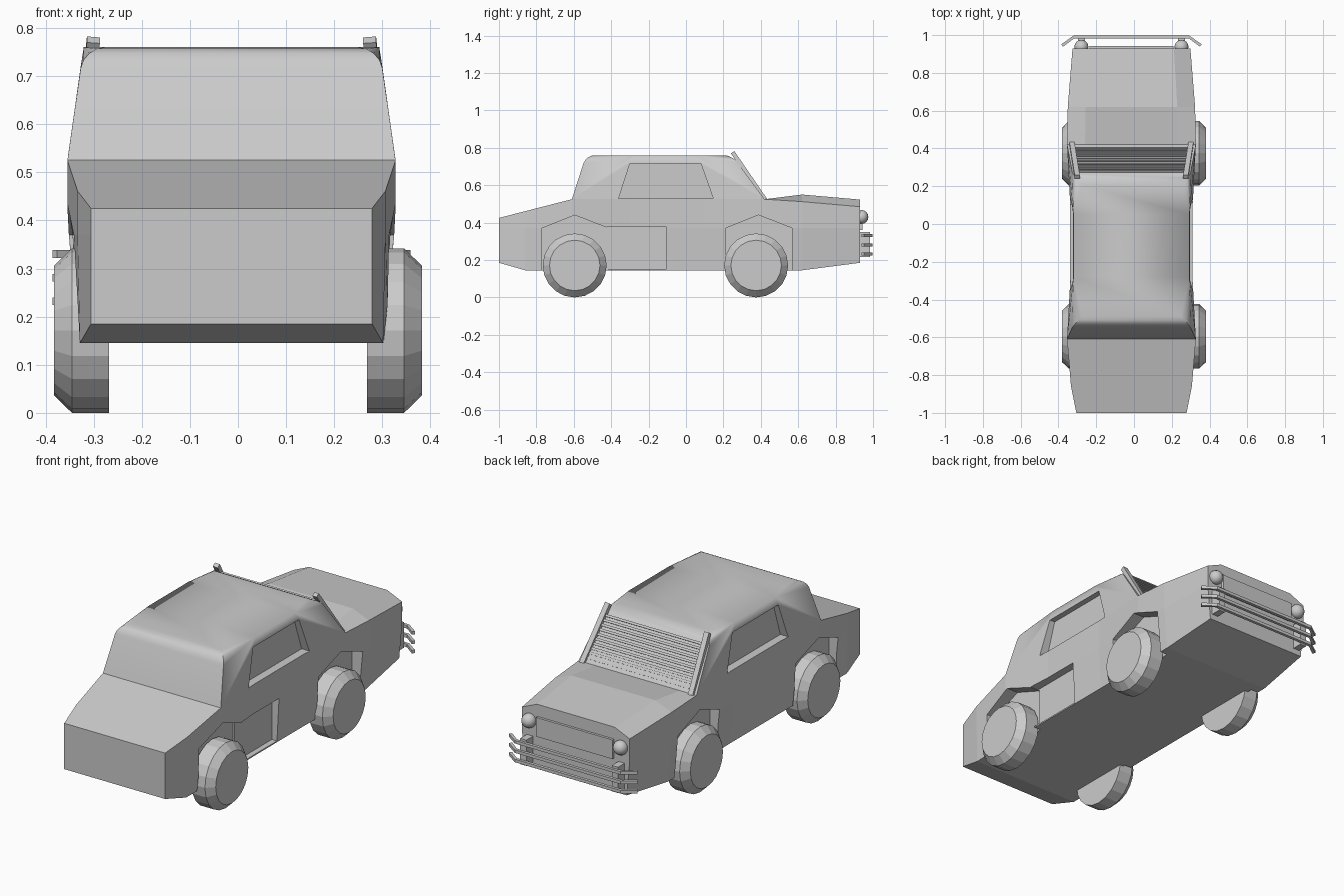
import bpy, bmesh, math
from mathutils import Vector

if "Cube" in bpy.data.objects:
    bpy.data.objects.remove(bpy.data.objects["Cube"])

CX = -0.0135  # body centre line sits slightly left of the wheels


def finish(bm, name):
    bmesh.ops.recalc_face_normals(bm, faces=bm.faces)
    me = bpy.data.meshes.new(name)
    bm.to_mesh(me)
    bm.free()
    ob = bpy.data.objects.new(name, me)
    bpy.context.collection.objects.link(ob)
    return ob


def loft(rings, closed_ends=True):
    bm = bmesh.new()
    rows = [[bm.verts.new(p) for p in r] for r in rings]
    n = len(rings[0])
    for a, b in zip(rows, rows[1:]):
        for i in range(n):
            bm.faces.new((a[i], a[(i + 1) % n], b[(i + 1) % n], b[i]))
    bm.faces.new(rows[0])
    bm.faces.new(rows[-1])
    return bm


def prism(name, pts, x0, x1):
    return finish(loft([[(x, y, z) for y, z in pts] for x in (x0, x1)]), name)


def cut(ob, cutter):
    m = ob.modifiers.new("cut", 'BOOLEAN')
    m.operation, m.solver, m.object = 'DIFFERENCE', 'EXACT', cutter
    bpy.context.view_layer.objects.active = ob
    bpy.ops.object.modifier_apply(modifier=m.name)
    bpy.data.objects.remove(cutter)


def bar(bm, path, w, h, side):
    """Rectangular bar swept along a path; side = width direction."""
    side = Vector(side).normalized()
    path = [Vector(p) for p in path]
    rows = []
    for i, p in enumerate(path):
        t = (path[min(i + 1, len(path) - 1)] - path[max(i - 1, 0)]).normalized()
        s = (side - t * side.dot(t)).normalized() * w / 2
        u = t.cross(s).normalized() * h / 2
        rows.append([bm.verts.new(p + q) for q in (s + u, s - u, -s - u, -s + u)])
    for a, b in zip(rows, rows[1:]):
        for i in range(4):
            bm.faces.new((a[i], a[(i + 1) % 4], b[(i + 1) % 4], b[i]))
    bm.faces.new(rows[0])
    bm.faces.new(rows[-1])


def box(name, x0, x1, y0, y1, z0, z1):
    return prism(name, [(y0, z0), (y1, z0), (y1, z1), (y0, z1)], x0, x1)


# Lower body: y, bottom z, edge z, centre z, bottom half width, top half width
stations = [(-1.0, .185, .425, .425, .292, .292),
            (-.86, .145, .461, .461, .315, .32),
            (-.61, .145, .525, .525, .317, .341),
            (-.30, .145, .525, .525, .312, .324),
            (.10, .145, .525, .525, .312, .324),
            (.42, .145, .525, .525, .317, .341),
            (.62, .145, .512, .55, .317, .337),
            (.93, .185, .485, .523, .295, .312)]
rings = []
for y, zb, ze, zt, wb, wt in stations:
    half = [(wb, zb), (wt, .37), (wt, ze), (wt * .72, zt)]
    rings.append([(CX + x, y, z) for x, z in half] +
                 [(CX - x, y, z) for x, z in reversed(half)])
body = finish(loft(rings), "lower_body")

# Wheel arches on both sides, door recess on the right side only
for name, c in (("rear", -.595), ("front", .388)):
    arch = [(c - .175, .1), (c - .175, .37), (c, .44), (c + .18, .37), (c + .18, .1)]
    for s in (-1, 1):
        cut(body, prism(name + "_arch", arch, CX + s * .275, CX + s * .5))
cut(body, box("door_recess", CX + .283, CX + .5, -.425, -.105, .152, .377))

# Cabin with rounded roof edges
cab = [(-.61, -.535, .341), (-.30, -.28, .324), (.10, .05, .324), (.42, .25, .341)]
bm = loft([[(CX - w, yb, .525), (CX + w, yb, .525),
            (CX + .307, yt, .76), (CX - .307, yt, .76)] for yb, yt, w in cab])
rim = []
for e in bm.edges:
    if all(v.co.z > .7 for v in e.verts):
        a, b = (v.co for v in e.verts)
        along_side = abs(a.x - b.x) < .01
        if along_side or abs(a.y + .535) < .01 or abs(a.y - .25) < .01:
            rim.append(e)
bmesh.ops.bevel(bm, geom=rim, offset=.045, segments=4, profile=.5, affect='EDGES')
cabin = finish(bm, "cabin")
window = [(-.36, .53), (.145, .53), (.08, .715), (-.30, .715)]
for s in (-1, 1):
    cut(cabin, prism("window", window, CX + s * .28, CX + s * .5))
bpy.ops.object.select_all(action='DESELECT')
cabin.select_set(True)
bpy.context.view_layer.objects.active = cabin
bpy.ops.object.shade_smooth_by_angle(angle=math.radians(30))

# Wheels: chamfered discs
for side, s in (("left", -1), ("right", 1)):
    for end, y in (("rear", -.595), ("front", .375)):
        prof = [(.268, .171), (.345, .171), (.382, .135)]
        finish(loft([[(s * x, y + r * math.sin(k * math.tau / 20),
                       .171 - r * math.cos(k * math.tau / 20)) for k in range(20)]
                     for x, r in prof]), f"{side}_{end}_wheel")

# Windscreen guard: two posts and slats
bm = bmesh.new()
lo, hi = Vector((.315, .425, .52)), Vector((.287, .25, .775))
for s in (-1, 1):
    bar(bm, [(CX + s * p.x, p.y, p.z) for p in (lo, hi)], .027, .022, (1, 0, 0))
for k in range(10):
    p = lo.lerp(hi, .1 + .078 * k)
    bar(bm, [(CX - p.x, p.y - .004, p.z), (CX + p.x, p.y - .004, p.z)],
        .012, .012, (0, .56, -.83))
finish(bm, "windscreen_guard")

# Nose bars: three bent rails on two mounts
bm = bmesh.new()
for z in (.232, .281, .33):
    bar(bm, [(CX + x, y, z) for x, y in
             ((-.367, .945), (-.305, .99), (.305, .99), (.367, .945))],
        .016, .016, (0, 0, 1))
finish(bm, "nose_rails")
for s in (-1, 1):
    x = CX + s * .265
    box("rail_mount", x - .018, x + .018, .90, .985, .215, .35)

# Grille panel and headlights
box("grille", CX - .222, CX + .222, .90, .943, .36, .46)
for s in (-1, 1):
    bpy.ops.mesh.primitive_uv_sphere_add(segments=16, ring_count=8, radius=.037,
                                         location=(CX + s * .265, .938, .43))
    bpy.context.object.name = "headlight"
    bpy.ops.object.shade_smooth()
